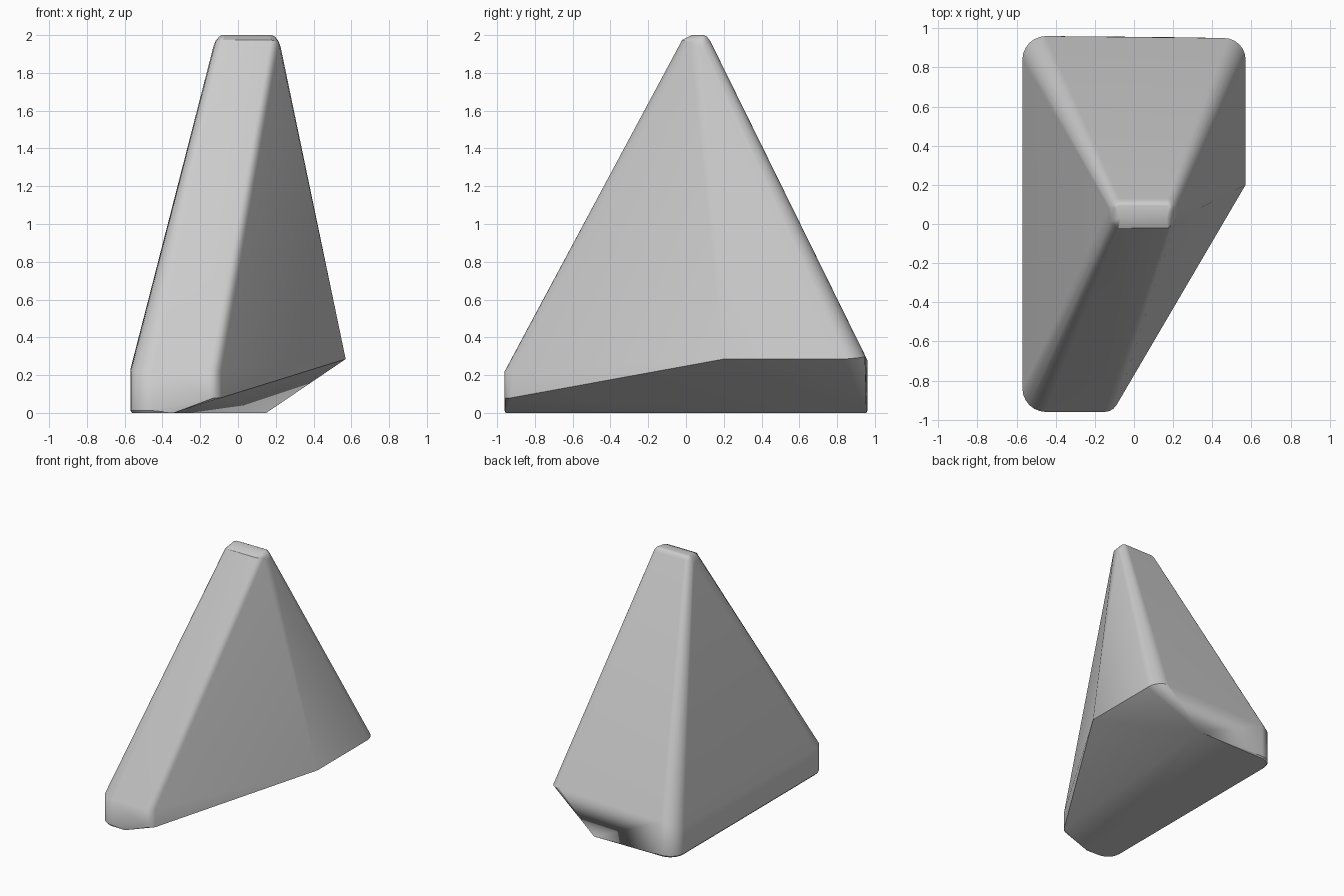
import bpy, bmesh
from math import cos, sin, radians

cube = bpy.data.objects.get("Cube")
if cube:
    bpy.data.objects.remove(cube, do_unlink=True)

# Stone colour
stone = bpy.data.materials.new("grey stone")
stone.use_nodes = True
grey = (0.6, 0.6, 0.6, 1)
stone.diffuse_color = grey
stone.node_tree.nodes["Principled BSDF"].inputs["Base Color"].default_value = grey


def arc(cx, cy, r, start, z, end_z=None, sweep=90, steps=6):
    """Rounded corner whose height may slide from z to end_z."""
    end_z = z if end_z is None else end_z
    pts = []
    for i in range(steps + 1):
        t = i / steps
        a = radians(start + sweep * t)
        pts.append((cx + r * cos(a), cy + r * sin(a), z + (end_z - z) * t))
    return pts


points = []

# Left corners of the foot: a small bottom bevel, then an upright band
for r, z in ((0.11, 0), (0.12, 0.012)):
    points += arc(-0.45, 0.84, r, 90, z)
    points += arc(-0.45, -0.84, r, 180, z)
points += arc(-0.45, 0.84, 0.12, 90, 0.28, 0.23)
points += arc(-0.45, -0.84, 0.12, 180, 0.22)

# Front right corner of the foot
for z in (0.08, 0.22):
    points += arc(-0.15, -0.89, 0.07, 270, z, sweep=60, steps=3)

# Slanted underside and the overhanging right edge
points += [(-0.34, -0.955, 0), (0.15, 0.955, 0), (0.57, 0.20, 0.285)]
points += arc(0.46, 0.84, 0.11, 0, 0.285, 0.30)

# Narrow summit: rounded at the back and sides, chamfered at the front
for inset, z in ((0, 1.94), (0.012, 1.97), (0.03, 1.992), (0.045, 2.0)):
    r = 0.055 - inset
    points += arc(-0.075, 0.085, r, 90, z)
    points += arc(0.17, 0.085, r, 0, z)
points += [(-0.12, 0.01, 1.96), (0.215, 0.02, 1.96),
           (-0.08, -0.02, 1.975), (0.175, -0.02, 1.975),
           (-0.07, 0.03, 2.0), (0.165, 0.03, 2.0)]

# Wrap the corners into one solid block
bm = bmesh.new()
for p in points:
    bm.verts.new(p)
bmesh.ops.remove_doubles(bm, verts=bm.verts, dist=0.001)
hull = bmesh.ops.convex_hull(bm, input=bm.verts)
bmesh.ops.delete(bm, geom=[v for v in bm.verts if not v.link_faces], context='VERTS')
bmesh.ops.dissolve_limit(bm, angle_limit=radians(1), verts=bm.verts, edges=bm.edges)
bmesh.ops.recalc_face_normals(bm, faces=bm.faces)

mesh = bpy.data.meshes.new("tapered_rock")
bm.to_mesh(mesh)
bm.free()
mesh.materials.append(stone)
rock = bpy.data.objects.new("tapered_rock", mesh)
bpy.context.collection.objects.link(rock)

# Soft corners, crisp underside
bpy.context.view_layer.objects.active = rock
rock.select_set(True)
bpy.ops.object.shade_smooth_by_angle(angle=radians(30))
weighted = rock.modifiers.new("even_shading", 'WEIGHTED_NORMAL')
weighted.keep_sharp = True
